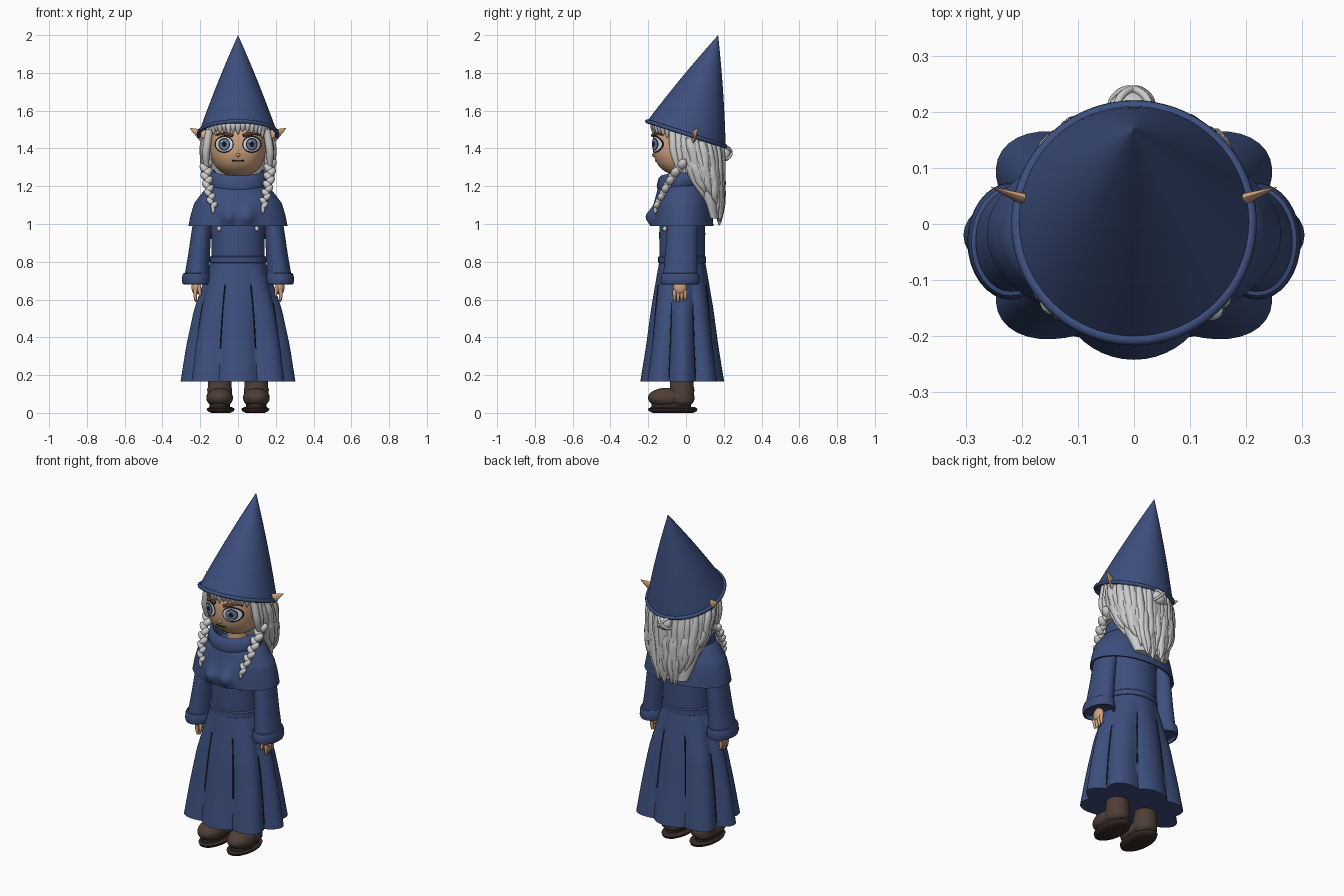
import bpy, bmesh, math, random
from math import sin, cos, pi, exp
from mathutils import Matrix, Vector, Euler

random.seed(4)
if "Cube" in bpy.data.objects:
    bpy.data.objects.remove(bpy.data.objects["Cube"], do_unlink=True)


def material(name, r, g, b):
    m = bpy.data.materials.new(name)
    m.use_nodes = True
    m.diffuse_color = (r, g, b, 1)
    bsdf = next(n for n in m.node_tree.nodes if n.type == 'BSDF_PRINCIPLED')
    bsdf.inputs["Base Color"].default_value = (r, g, b, 1)
    bsdf.inputs["Roughness"].default_value = 0.8
    return m


blue = material("blue cloth", .046, .077, .205)
silver = material("silver hair", .6, .6, .6)
skin = material("tan skin", .64, .37, .215)
leather = material("brown leather", .075, .048, .038)
sole_brown = material("dark sole", .036, .023, .019)
black = material("near black", .008, .009, .014)
white = material("eye white", .72, .74, .76)
iris = material("slate iris", .13, .2, .33)
brow_brown = material("brow brown", .1, .045, .022)


def finish(ob, mat):
    ob.data.materials.append(mat)
    bpy.ops.object.select_all(action='DESELECT')
    ob.select_set(True)
    bpy.context.view_layer.objects.active = ob
    if ob.type == 'CURVE':
        bpy.ops.object.convert(target='MESH')
    bpy.ops.object.shade_smooth_by_angle(angle=math.radians(50))


def mesh_object(name, bm, mat):
    bmesh.ops.recalc_face_normals(bm, faces=bm.faces)
    me = bpy.data.meshes.new(name)
    bm.to_mesh(me)
    bm.free()
    ob = bpy.data.objects.new(name, me)
    bpy.context.collection.objects.link(ob)
    finish(ob, mat)


def skin_rings(name, rings, mat, cap_start=False, cap_end=False):
    """Bridge a list of equal closed rings of points."""
    bm = bmesh.new()
    rows = [[bm.verts.new(p) for p in ring] for ring in rings]
    n = len(rows[0])
    for a, b in zip(rows, rows[1:]):
        for i in range(n):
            bm.faces.new((a[i], a[(i + 1) % n], b[(i + 1) % n], b[i]))
    if cap_start:
        bm.faces.new(rows[0])
    if cap_end:
        bm.faces.new(rows[-1])
    mesh_object(name, bm, mat)


def ellipse(z, cx, cy, rx, ry, n=48, dip=0):
    return [(cx + rx * cos(a), cy + ry * sin(a), z + dip * sin(a))
            for a in (2 * pi * i / n for i in range(n))]


def ball(name, loc, radii, mat, rot=(0, 0, 0), seg=24, power=2):
    """Ellipsoid; a power above two makes it boxier."""
    bm = bmesh.new()
    bmesh.ops.create_uvsphere(bm, u_segments=seg, v_segments=seg // 2, radius=1)
    for v in bm.verts:
        v.co /= sum(abs(c) ** power for c in v.co) ** (1 / power)
    bm.transform(Matrix.LocRotScale(Vector(loc), Euler(rot), Vector(radii)))
    mesh_object(name, bm, mat)


def tubes(name, paths, mat, closed=False, sides=2):
    """Each path is a list of (point, radius)."""
    cu = bpy.data.curves.new(name, 'CURVE')
    cu.dimensions = '3D'
    cu.bevel_depth = 1
    cu.bevel_resolution = sides
    cu.resolution_u = 3
    cu.use_fill_caps = True
    for path in paths:
        sp = cu.splines.new('NURBS')
        sp.points.add(len(path) - 1)
        sp.order_u = 3
        sp.use_endpoint_u = not closed
        sp.use_cyclic_u = closed
        for pt, (p, r) in zip(sp.points, path):
            pt.co = (*p, 1)
            pt.radius = r
    ob = bpy.data.objects.new(name, cu)
    bpy.context.collection.objects.link(ob)
    finish(ob, mat)


def lookup(table, z):
    """Interpolate a table of rows sorted by falling z."""
    for a, b in zip(table, table[1:]):
        if z >= b[0]:
            t = min(1, max(0, (a[0] - z) / (a[0] - b[0])))
            return [u + (v - u) * t for u, v in zip(a[1:], b[1:])]
    return table[-1][1:]


# Hat: leaning cone with a rolled rim
tip = Vector((0, .17, 2.0))
base = [Vector((x, y, 1.478 - .32 * y)) for x, y, _ in ellipse(0, 0, .002, .208, .208, 64)]
centre = Vector((0, .002, 1.478))
hat = []
for t in [i / 12 for i in range(12)] + [.995]:
    c = centre.lerp(tip, t)
    hat.append([c + (p - centre) * ((1 - t) * (1 + .12 * t)) for p in base])
skin_rings("hat", hat, blue, cap_end=True)
tubes("hat_rim", [[(p, .011) for p in base]], blue, closed=True)

# Skirt: pleated bell with sharp valleys
SKIRT = [(.81, .14, .12, 0), (.68, .187, .143, .06), (.55, .232, .165, .11),
         (.35, .275, .192, .15), (.165, .304, .222, .165)]


def skirt_point(a, z):
    rx, ry, amp = lookup(SKIRT, z)
    f = 1 - amp * (1 - abs(cos(4 * a))) + .5 * amp * (sin(2 * a) * sin(a)) ** 2
    return (rx * f * cos(a), -.02 + ry * f * sin(a), z)


levels = [.81 - .645 * i / 16 for i in range(17)]
skin_rings("skirt", [[skirt_point(2 * pi * i / 96, z) for i in range(96)] for z in levels], blue, cap_end=True)
creases = []
for k in range(8):
    a = pi / 8 + k * pi / 4
    top, low = (.68, .34) if abs(sin(a)) > .7 else (.58, .19)
    creases.append([(skirt_point(a, top + (low - top) * i / 6), .004) for i in range(7)])
tubes("skirt_creases", creases, black, sides=1)

# Torso, belt and neck
skin_rings("torso", [ellipse(z, 0, -.02, rx, ry) for z, rx, ry in
                     [(.79, .14, .12), (.95, .142, .122), (1.1, .15, .115), (1.2, .1, .09)]], blue, True, True)
skin_rings("belt", [ellipse(z, 0, -.02, rx, rx - .022) for z, rx in
                    [(.79, .14), (.795, .149), (.825, .149), (.832, .14)]], blue)
skin_rings("neck", [ellipse(z, 0, 0, .06, .06, 24) for z in (1.15, 1.32)], skin)

# Cape with a softly swelling chest
CAPE = [(1.22, .125, .105), (1.185, .175, .132), (1.11, .232, .152), (1.05, .25, .158), (.99, .262, .163)]
cape = []
for i in range(19):
    z = 1.22 - .23 * i / 18
    rx, ry = lookup(CAPE, z)
    ring = []
    for x, y, _ in ellipse(z, 0, -.018, rx, ry, 96):
        swell = sum(exp(-((x - s * .05) / .038) ** 2 - ((z - 1.04) / .045) ** 2) for s in (-1, 1))
        ring.append((x, y - (.04 * swell if y < 0 else 0), z))
    cape.append(ring)
cape += [ellipse(z, 0, -.018, rx, ry, 96) for z, rx, ry in [(.992, .25, .15), (1.1, .222, .14)]]
skin_rings("cape", cape, blue)
for s in (-1, 1):
    ball("cape_clasp", (s * .1, -.112, .975), (.012, .012, .014), silver, seg=12)

# Draped collar
COLLAR = [(1.2, .1, .085), (1.26, .11, .095), (1.285, .13, .11), (1.27, .148, .125),
          (1.23, .159, .135), (1.195, .15, .128), (1.165, .12, .1)]
skin_rings("collar", [ellipse(z, 0, -.02, rx, ry, dip=.028) for z, rx, ry in COLLAR], blue)

# Head and face
HEAD, POWER = (.148, .176, .168), 2.4


def face_point(x, z, out=0):
    d = 1 - abs(x / HEAD[0]) ** POWER - abs((z - 1.42) / HEAD[2]) ** POWER
    return (x, -HEAD[1] * max(d, 0) ** (1 / POWER) - out, z)


ball("head", (0, 0, 1.42), HEAD, skin, seg=48, power=POWER)
ball("nose", face_point(0, 1.365), (.011, .009, .01), skin, seg=12)
tubes("mouth", [[(face_point(x, 1.333 + 3 * x * x), .0035) for x in (-.032, -.016, 0, .016, .032)]], black)

# Eyes: stacked thin plates following the face
EYE = [("eye_rim", black, .051, .046), ("eye_white", white, .045, .038), ("eye_iris_edge", black, .031, .034),
       ("eye_iris", iris, .026, .029), ("eye_pupil", black, .012, .014)]
for s in (-1, 1):
    for k, (name, mat, rx, rz) in enumerate(EYE):
        rings = [[face_point(s * .073 + f * rx * cos(a), 1.422 + f * rz * sin(a), .003 + .0018 * k)
                  for a in (2 * pi * i / 32 for i in range(32))] for f in (1, .75, .5, .25, .05)]
        skin_rings(name, rings, mat, cap_end=True)
    ball("eye_glint", face_point(s * .073 - .012, 1.436, .011), (.007, .003, .007), white, seg=12)
    tubes("eyebrow", [[(face_point(s * x, z, .006), r) for x, z, r in
                       [(.028, 1.468, .009), (.07, 1.485, .011), (.118, 1.472, .004)]]], brow_brown)
    # Pointed ear
    ear = []
    for t in (0, .3, .6, .85, .99):
        c = Vector((s * .13, .02, 1.43)).lerp(Vector((s * .256, .066, 1.508)), t)
        r = .055 * (1 - t) ** .9
        ear.append([c + Vector((-s * .3 * r * sin(a), r * .4 * cos(a), r * sin(a)))
                    for a in (2 * pi * i / 12 for i in range(12))])
    skin_rings("ear", ear, skin, True, True)

# Hair: inner mass with loose wavy locks over it
HAIR = [(1.46, .025, .172, .15), (1.4, .038, .176, .15), (1.3, .065, .172, .12),
        (1.2, .1, .16, .082), (1.1, .128, .135, .055), (1.03, .145, .11, .035), (.96, .155, .1, .028)]
skin_rings("hair_mass", [ellipse(z, 0, cy, rx, ry, dip=-.05 * (z > 1.35)) for z, cy, rx, ry in HAIR[:-1]],
           silver, True, True)


def hair_point(a, z, out):
    cy, rx, ry = lookup(HAIR, z)
    return ((rx + out) * cos(a), cy + (ry + out) * sin(a), z)


locks = []
for i in range(60):
    a = math.radians(-22 + 224 * (i % 30) / 29) + random.uniform(-.05, .05)
    end = .985 + .19 * abs(cos(a)) ** 3 + random.uniform(-.015, .07)
    start = (1.455 if i < 30 else 1.34) - .05 * max(0, sin(a))
    out = random.uniform(-.006, .006)
    path = []
    for j in range(10):
        t = j / 9
        wave = .07 * sin(10 * t + 2.3 * i) * t
        r = .024 * (1 - t ** 4) * min(1, .65 + 2 * t) + .003
        path.append((hair_point(a + wave, start + (end - start) * t, out), r))
    locks.append(path)
tubes("hair_locks", locks, silver)

# Fringe and side locks
fringe = []
for i in range(19):
    a = math.radians(-172 + 164 * i / 18)
    end = 1.478 - .2 * max(0, abs(cos(a)) - .76) + random.uniform(-.014, .014)
    x, y = .158 * cos(a), .172 * sin(a)
    fringe.append([((x * .85, y * .85, 1.555), .02), ((x, y, 1.53), .02),
                   ((x, y, (1.53 + end) / 2), .015), ((x * 1.01, y * 1.01, end), .002)])
for s in (-1, 1):
    for k in range(4):
        y = -.07 + .03 * k
        fringe.append([((s * .15, y, 1.5), .02), ((s * .166, y, 1.42), .021),
                       ((s * .172, y + .01, 1.35), .02), ((s * .165, -.03 + .01 * k, 1.27), .008)])
tubes("fringe", fringe, silver)

# Braids: overlapping slanted knots
for s in (-1, 1):
    for k in range(11):
        t = k / 10
        side = (-1) ** k
        r = .03 - .01 * t
        loc = (s * (.17 - .036 * t * t) + side * .007, -.02 - .135 * t ** .8, 1.315 - .215 * t)
        ball("braid_knot", loc, (r * .75, r * .85, r * 1.15), silver, (-.3, side * .75, 0), 12)
    ball("braid_tip", (s * .132, -.162, 1.08), (.011, .011, .026), silver, seg=12)

# Bun with wrapped strands
bun = Vector((-.003, .206, 1.372))
ball("bun", bun, (.043, .032, .04), silver)
wraps = []
for tilt in (-.7, .8):
    turn = Matrix.Rotation(tilt, 3, 'Y')
    wraps.append([(bun + turn @ Vector((.046 * cos(a), .035 * sin(a), .006)), .007)
                  for a in (2 * pi * i / 16 for i in range(16))])
tubes("bun_wraps", wraps, silver, closed=True)

for s in (-1, 1):
    # Sleeve and cuff
    skin_rings("sleeve", [ellipse(z, s * x, y, rx, ry, 32) for z, x, y, rx, ry in
                          [(1.15, .15, -.015, .04, .05), (1.08, .178, -.015, .05, .07),
                           (1.0, .19, -.018, .05, .08), (.85, .205, -.025, .057, .085),
                           (.72, .218, -.03, .066, .092)]], blue, True)
    skin_rings("cuff", [ellipse(z, s * .22, -.031, r, r + .027, 32) for z, r in
                        [(.74, .062), (.738, .07), (.725, .075), (.695, .077), (.682, .073),
                         (.68, .064), (.7, .058)]], blue, cap_end=True)
    # Hand
    ball("hand", (s * .222, -.032, .665), (.024, .036, .04), skin)
    fingers = [[((s * .225, -.06 + .019 * k, .65), .011), ((s * .23, -.062 + .019 * k, .62), .011),
                ((s * .222, -.06 + .019 * k, .588 + .006 * abs(k - 1)), .006)] for k in range(4)]
    fingers.append([((s * .21, -.05, .675), .011), ((s * .2, -.066, .645), .011), ((s * .2, -.066, .618), .006)])
    tubes("fingers", fingers, skin)
    # Boot and sole
    skin_rings("boot_leg", [ellipse(z, s * .097, -.022, r, r, 32) for z, r in
                            [(.3, .06), (.14, .062), (.125, .066), (.06, .064)]], leather)
    ball("boot_foot", (s * .097, -.1, .08), (.071, .102, .053), leather)
    ball("boot_heel", (s * .097, -.032, .08), (.066, .078, .055), leather)
    skin_rings("boot_base", [ellipse(z, s * .097, -.078, .055, .105, 32) for z in (.02, .055)], sole_brown)
    skin_rings("sole", [ellipse(z, s * .092, -.07, r, r + .057, 32) for z, r in
                        [(0, .05), (.01, .07), (.022, .074), (.03, .06)]], sole_brown, True, True)
